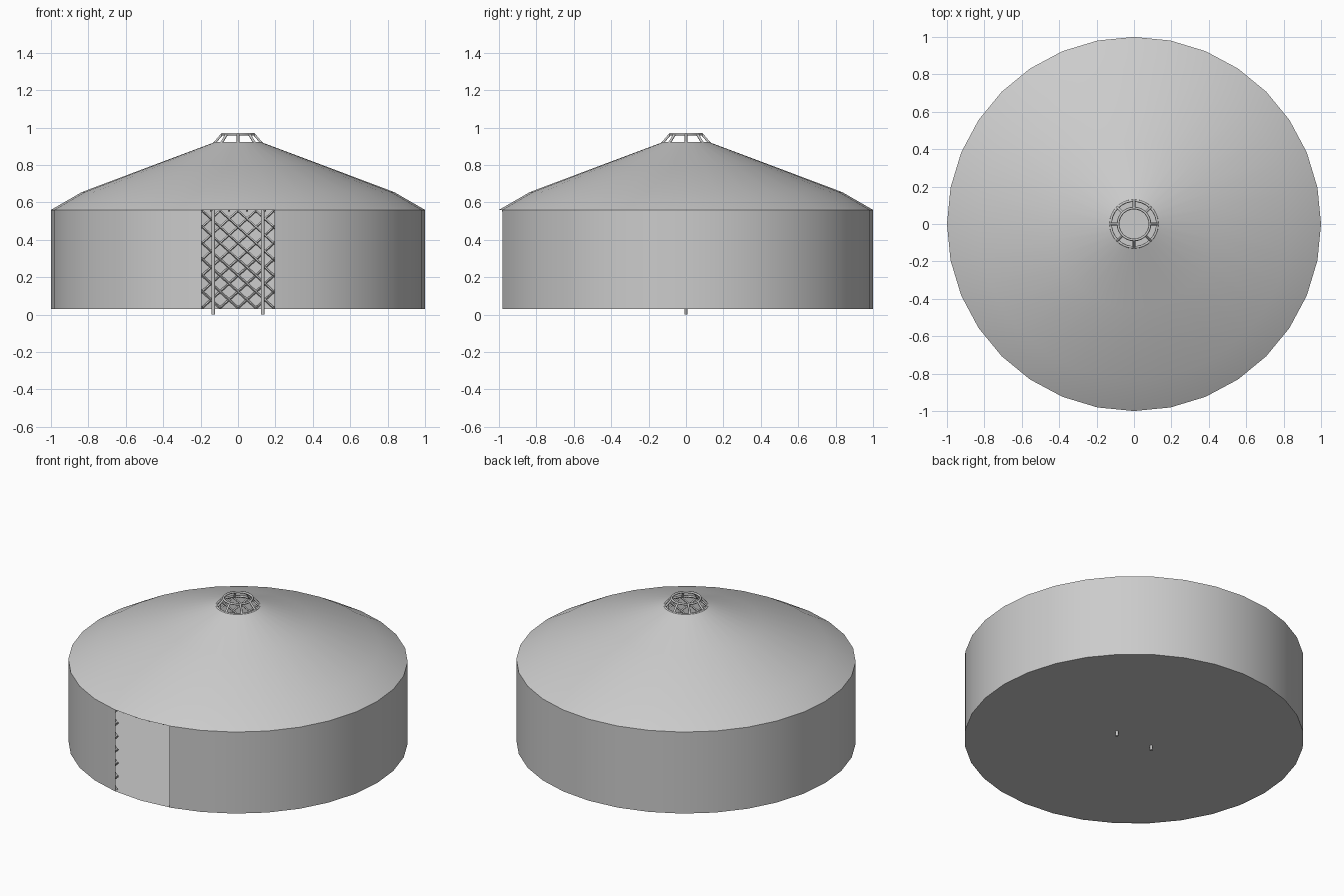
import bpy, bmesh, math
from math import sin, cos, pi

if "Cube" in bpy.data.objects:
    bpy.data.objects.remove(bpy.data.objects["Cube"])

SEG = 32
ROOF = [(1.0, 0.56), (0.835, 0.655), (0.45, 0.80), (0.13, 0.92)]


def polar(r, a, z):
    # angle 0 is the front (-y)
    return (r * sin(a), -r * cos(a), z)


def shell(name, profile, first=0, last=SEG, smooth=True):
    """Lathe a profile between two segment indices."""
    bm = bmesh.new()
    n = last - first
    closed = n == SEG
    cols = [[bm.verts.new(polar(r, 2 * pi * i / SEG, z)) for r, z in profile]
            for i in range(first, last + (0 if closed else 1))]
    for i in range(n):
        a, b = cols[i], cols[(i + 1) % len(cols)]
        for j in range(len(profile) - 1):
            bm.faces.new((a[j], b[j], b[j + 1], a[j + 1]))
    me = bpy.data.meshes.new(name)
    bm.to_mesh(me)
    bm.free()
    ob = bpy.data.objects.new(name, me)
    bpy.context.collection.objects.link(ob)
    me.polygons.foreach_set("use_smooth", [smooth] * len(me.polygons))
    return ob


def rods(name, paths, radius, res=0, cyclic=False):
    """Round bars along many polyline paths, as one mesh."""
    cu = bpy.data.curves.new(name, 'CURVE')
    cu.dimensions = '3D'
    cu.bevel_depth = radius
    cu.bevel_resolution = res
    cu.use_fill_caps = True
    for path in paths:
        sp = cu.splines.new('POLY')
        sp.points.add(len(path) - 1)
        for p, co in zip(sp.points, path):
            p.co = (*co, 1)
        sp.use_cyclic_u = cyclic
        sp.use_smooth = res > 0
    ob = bpy.data.objects.new(name, cu)
    bpy.context.collection.objects.link(ob)
    bpy.ops.object.select_all(action='DESELECT')
    ob.select_set(True)
    bpy.context.view_layer.objects.active = ob
    bpy.ops.object.convert(target='MESH')
    return bpy.context.object


# felt wall, open for two segments at the front
shell("wall", [(1.0, 0.03), (1.0, 0.56)], 1, SEG - 1)

# felt roof with open smoke hole
shell("roof", ROOF)

# floor disc
bpy.ops.mesh.primitive_circle_add(vertices=SEG, radius=1.0, fill_type='NGON',
                                  location=(0, 0, 0.031))
bpy.context.object.name = "floor"

# crossed wall lattice, interrupted at the doorway
CELLS, ROWS = 64, 6
door = 2 * pi / SEG
slats = []
for k in range(CELLS):
    for s in (-1, 1):
        run = []
        for j in range(2 * ROWS + 1):
            a = (2 * pi / CELLS) * (k + s * j / 2)
            off = abs((a + pi) % (2 * pi) - pi)
            if off >= door - 0.001:
                r = 0.977 if s > 0 else 0.984
                run.append(polar(r, a, 0.036 + 0.52 * j / (2 * ROWS)))
            else:
                if len(run) > 1:
                    slats.append(run)
                run = []
        if len(run) > 1:
            slats.append(run)
rods("wall_lattice", slats, 0.006)

# roof poles under the felt
rods("roof_poles",
     [[polar(r * 0.983, 2 * pi * (k + 0.5) / CELLS, z - 0.008) for r, z in ROOF]
      for k in range(CELLS)], 0.006)

# crown: two rings joined by slanted spokes
for name, r, z in (("crown_lower_ring", 0.125, 0.918), ("crown_upper_ring", 0.085, 0.965)):
    rods(name, [[polar(r, 2 * pi * i / SEG, z) for i in range(SEG)]], 0.007, 1, True)
rods("crown_spokes",
     [[polar(0.125, k * pi / 4, 0.918), polar(0.085, k * pi / 4, 0.965)]
      for k in range(8)], 0.007, 1)

# two posts holding the crown
for side, x in (("left", -0.132), ("right", 0.132)):
    bpy.ops.mesh.primitive_cylinder_add(vertices=12, radius=0.009, depth=0.915,
                                        location=(x, 0, 0.4575))
    bpy.context.object.name = side + "_crown_post"
    bpy.ops.object.shade_smooth_by_angle()
